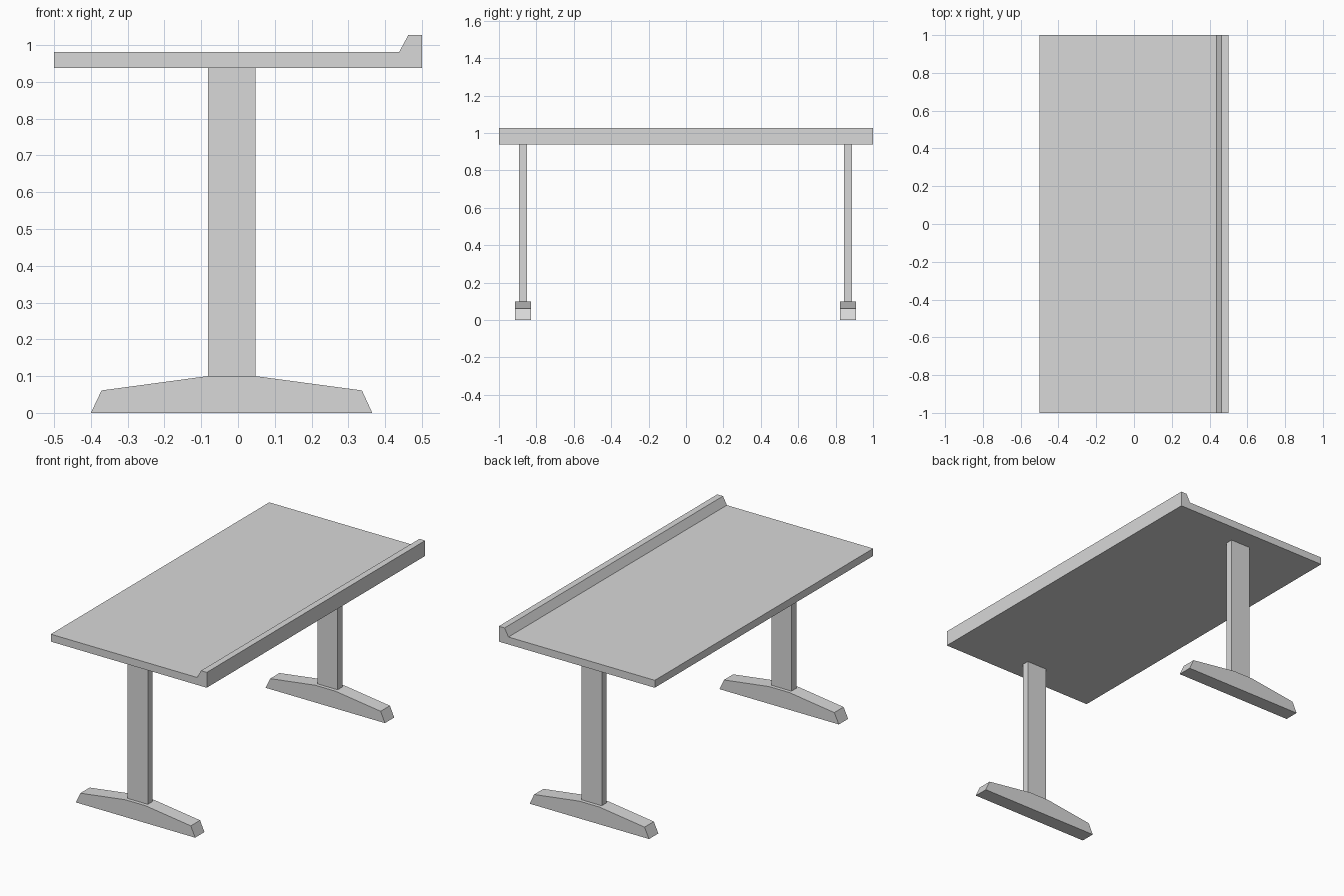
import bpy
import bmesh

cube = bpy.data.objects.get("Cube")
if cube:
    bpy.data.objects.remove(cube, do_unlink=True)

grey = bpy.data.materials.new("light_grey")
grey.use_nodes = True
COLOUR = (0.69, 0.69, 0.69, 1)
grey.diffuse_color = COLOUR
grey.node_tree.nodes["Principled BSDF"].inputs["Base Color"].default_value = COLOUR


def extrude_profile(name, profile, y_centre, width):
    """Solid from an (x, z) outline, extruded along y."""
    bm = bmesh.new()
    face = bm.faces.new([bm.verts.new((x, y_centre - width / 2, z)) for x, z in profile])
    new = bmesh.ops.extrude_face_region(bm, geom=[face])["geom"]
    bmesh.ops.translate(bm, vec=(0, width, 0),
                        verts=[v for v in new if isinstance(v, bmesh.types.BMVert)])
    bmesh.ops.recalc_face_normals(bm, faces=bm.faces)
    mesh = bpy.data.meshes.new(name)
    bm.to_mesh(mesh)
    bm.free()
    mesh.materials.append(grey)
    obj = bpy.data.objects.new(name, mesh)
    bpy.context.collection.objects.link(obj)
    return obj


POST_L, POST_R = -0.082, 0.047
UNDERSIDE, FOOT_TOP = 0.938, 0.1

# Tabletop with a raised, sloped lip along one long edge
extrude_profile("tabletop", [(-0.5, UNDERSIDE), (0.5, UNDERSIDE), (0.5, 1.027),
                             (0.463, 1.027), (0.438, 0.981), (-0.5, 0.981)], 0, 2)

# Two pedestal legs, each a flat post on a tapered foot
for end, y in (("front", -0.871), ("back", 0.867)):
    extrude_profile(end + "_post", [(POST_L, FOOT_TOP), (POST_R, FOOT_TOP),
                                    (POST_R, UNDERSIDE), (POST_L, UNDERSIDE)], y, 0.043)
    extrude_profile(end + "_foot", [(-0.4, 0), (0.365, 0), (0.337, 0.061), (POST_R, FOOT_TOP),
                                    (POST_L, FOOT_TOP), (-0.371, 0.061)], y, 0.085)
